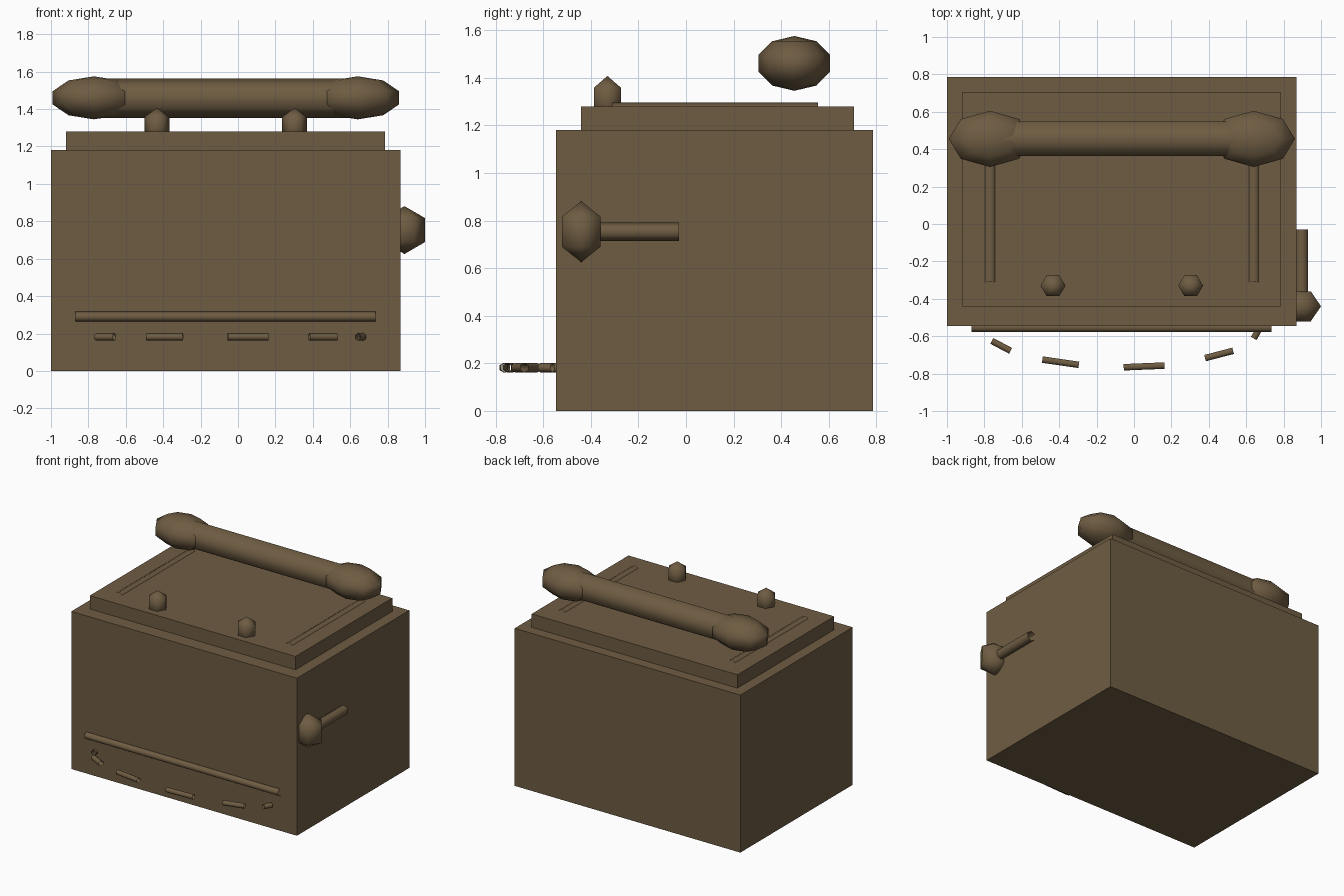
import bpy, bmesh, math
from mathutils import Vector

if "Cube" in bpy.data.objects:
    bpy.data.objects.remove(bpy.data.objects["Cube"])

brown = bpy.data.materials.new("warm_brown")
brown.diffuse_color = (0.158, 0.108, 0.055, 1)
brown.use_nodes = True
brown.node_tree.nodes["Principled BSDF"].inputs["Base Color"].default_value = brown.diffuse_color


def finish(name, bm, smooth):
    bmesh.ops.recalc_face_normals(bm, faces=bm.faces)
    for f in bm.faces:
        f.smooth = smooth
    me = bpy.data.meshes.new(name)
    bm.to_mesh(me)
    bm.free()
    me.materials.append(brown)
    ob = bpy.data.objects.new(name, me)
    bpy.context.collection.objects.link(ob)
    return ob


def box(name, lo, hi):
    bm = bmesh.new()
    bmesh.ops.create_cube(bm, size=1)
    for v in bm.verts:
        v.co = [(l + h) / 2 + c * (h - l) for l, h, c in zip(lo, hi, v.co)]
    return finish(name, bm, False)


def tube(name, a, b, r, sides=6):
    """Open horizontal hexagonal tube with corners at top and bottom."""
    a, b = Vector(a), Vector(b)
    up = Vector((0, 0, 1))
    side = (b - a).normalized().cross(up)
    bm = bmesh.new()
    ends = []
    for p in (a, b):
        ring = []
        for i in range(sides):
            t = math.tau * i / sides
            ring.append(bm.verts.new(p + r * (math.cos(t) * up + math.sin(t) * side)))
        ends.append(ring)
    for i in range(sides):
        j = (i + 1) % sides
        bm.faces.new((ends[0][i], ends[0][j], ends[1][j], ends[1][i]))
    return finish(name, bm, True)


def ball(name, c, radii, segs, bands):
    """Low-poly ellipsoid with vertical poles and a corner facing +x."""
    c = Vector(c)
    bm = bmesh.new()
    top = bm.verts.new(c + Vector((0, 0, radii[2])))
    bottom = bm.verts.new(c - Vector((0, 0, radii[2])))
    rings = []
    for k in range(1, bands):
        p = math.pi * k / bands
        rings.append([bm.verts.new(c + Vector((
            radii[0] * math.sin(p) * math.cos(math.tau * i / segs),
            radii[1] * math.sin(p) * math.sin(math.tau * i / segs),
            radii[2] * math.cos(p)))) for i in range(segs)])
    for i in range(segs):
        j = (i + 1) % segs
        bm.faces.new((top, rings[0][i], rings[0][j]))
        bm.faces.new((bottom, rings[-1][j], rings[-1][i]))
        for u, w in zip(rings, rings[1:]):
            bm.faces.new((u[i], w[i], w[j], u[j]))
    return finish(name, bm, True)


MID = -0.065  # centre line of the body

# body and raised lid
box("body", (-1.0, -0.545, 0), (0.87, 0.785, 1.18))
box("lid", (-0.92, -0.44, 1.18), (0.785, 0.705, 1.28))

# top handle with swollen ends, small knobs and lid rails
tube("top_handle", (MID - 0.7, 0.455, 1.458), (MID + 0.7, 0.455, 1.458), 0.106)
for s, n in ((-1, "left"), (1, "right")):
    ball(n + "_handle_end", (MID + s * 0.705, 0.455, 1.46), (0.232, 0.158, 0.115), 8, 5)
    ball(n + "_knob", (MID + s * 0.368, -0.33, 1.31), (0.077, 0.075, 0.097), 6, 3)
    tube(n + "_lid_rail", (MID + s * 0.705, -0.31, 1.257), (MID + s * 0.705, 0.555, 1.257), 0.038)

# side lever and its rail
ball("side_lever", (0.89, -0.44, 0.753), (0.127, 0.107, 0.128), 6, 3)
tube("side_rail", (0.897, -0.44, 0.753), (0.897, -0.03, 0.753), 0.038)

# front bar
tube("front_bar", (-0.87, -0.553, 0.29), (0.735, -0.553, 0.29), 0.027)

# dashed arc in front of the body
dashes = [(-0.80, -0.565, -0.80, -0.53), (-0.76, -0.625, -0.66, -0.678),
          (-0.49, -0.725, -0.295, -0.753), (-0.055, -0.766, 0.163, -0.757),
          (0.38, -0.717, 0.53, -0.678), (0.64, -0.612, 0.67, -0.56)]
for i, (x0, y0, x1, y1) in enumerate(dashes):
    tube("front_dash_%d" % i, (x0, y0, 0.182), (x1, y1, 0.182), 0.02)
